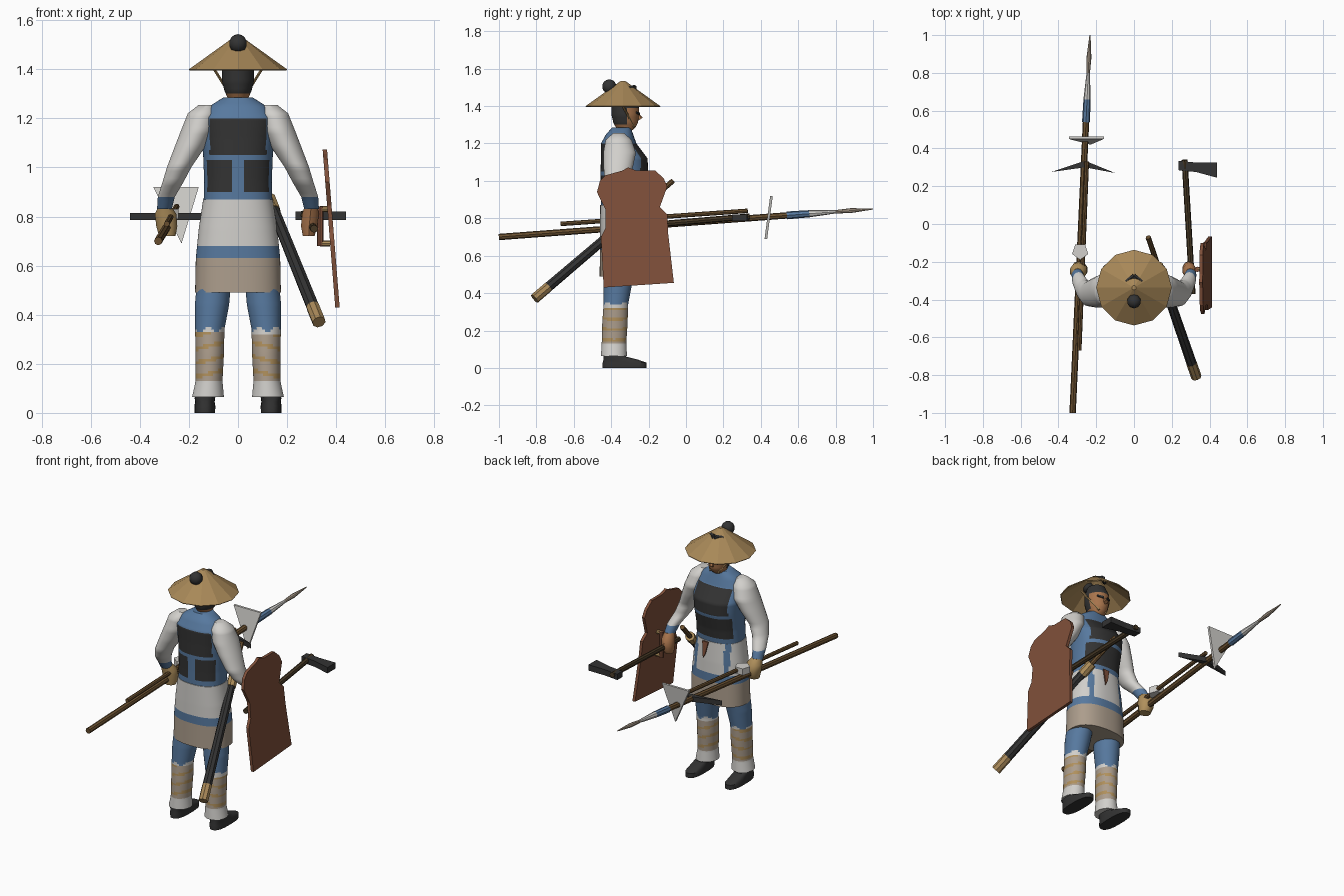
import bpy, bmesh, math
from mathutils import Vector

if "Cube" in bpy.data.objects:
    bpy.data.objects.remove(bpy.data.objects["Cube"])


def srgb(hexa):
    vals = [int(hexa[i:i + 2], 16) / 255 for i in (0, 2, 4)]
    return [((v + .055) / 1.055) ** 2.4 if v > .04 else v / 12.92 for v in vals] + [1]


PALETTE = dict(white="d2d0cc", blue="57799f", beige="ac9d8c", straw="a88858", black="333333",
               wood="6a5030", dark_wood="483a26", leather="80503a", skin="a8744c", bandage="b0905c")
MATS = {}
for label, code in PALETTE.items():
    m = bpy.data.materials.new(label)
    m.use_nodes = True
    m.diffuse_color = srgb(code)
    bsdf = m.node_tree.nodes["Principled BSDF"]
    bsdf.inputs["Base Color"].default_value = srgb(code)
    bsdf.inputs["Roughness"].default_value = .9
    MATS[label] = m


def finish(name, bm, paint, smooth=True):
    """Make an object; paint is a colour name or a rule on the face centre."""
    bmesh.ops.recalc_face_normals(bm, faces=bm.faces)
    mesh = bpy.data.meshes.new(name)
    rule = paint if callable(paint) else (lambda c: paint)
    used = []
    for f in bm.faces:
        label = rule(f.calc_center_median())
        if label not in used:
            used.append(label)
        f.material_index = used.index(label)
    bm.to_mesh(mesh)
    bm.free()
    for label in used:
        mesh.materials.append(MATS[label])
    obj = bpy.data.objects.new(name, mesh)
    bpy.context.collection.objects.link(obj)
    if smooth:
        bpy.ops.object.select_all(action='DESELECT')
        obj.select_set(True)
        bpy.context.view_layer.objects.active = obj
        bpy.ops.object.shade_smooth_by_angle(angle=math.radians(40))
    return obj


def loft(name, rings, paint, side=1, segs=24, step=.03, power=1.0):
    """Horizontal oval sections (z, centre x, centre y, radius x, radius y)."""
    dense = [rings[0]]
    for a, b in zip(rings, rings[1:]):
        n = max(1, round(abs(b[0] - a[0]) / step))
        dense += [[p + (q - p) * k / n for p, q in zip(a, b)] for k in range(1, n + 1)]
    bm = bmesh.new()
    loops = []
    for z, cx, cy, rx, ry in dense:
        loop = []
        for i in range(segs):
            t = math.tau * (i + .5) / segs
            c, s = math.cos(t), math.sin(t)
            x = rx * math.copysign(abs(c) ** power, c)
            y = ry * math.copysign(abs(s) ** power, s)
            loop.append(bm.verts.new((side * (cx + x), cy + y, z)))
        loops.append(loop)
    for a, b in zip(loops, loops[1:]):
        for i in range(segs):
            j = (i + 1) % segs
            bm.faces.new((a[i], a[j], b[j], b[i]))
    bm.faces.new(loops[0])
    bm.faces.new(loops[-1])
    return finish(name, bm, paint)


def pole(name, start, end, r1, paint, r2=None, sides=8):
    start, end = Vector(start), Vector(end)
    axis = end - start
    bm = bmesh.new()
    bmesh.ops.create_cone(bm, cap_ends=True, segments=sides, radius1=r1,
                          radius2=r1 if r2 is None else r2, depth=axis.length)
    bm.transform(axis.to_track_quat('Z', 'Y').to_matrix().to_4x4())
    bmesh.ops.translate(bm, verts=bm.verts, vec=(start + end) / 2)
    return finish(name, bm, paint)


def plate(name, points, thickness, paint):
    """Flat outline extruded by a thickness vector."""
    bm = bmesh.new()
    face = bm.faces.new([bm.verts.new(p) for p in points])
    out = bmesh.ops.extrude_face_region(bm, geom=[face], use_keep_orig=True)
    moved = [g for g in out["geom"] if isinstance(g, bmesh.types.BMVert)]
    bmesh.ops.translate(bm, verts=moved, vec=thickness)
    return finish(name, bm, paint, smooth=False)


# Torso with dark armour panels
def torso_paint(c):
    x, back = abs(c.x), c.y < -.34
    if 1.05 < c.z < 1.2 and x < .115:
        return "black"
    if .9 < c.z < 1.03 and x < .125 and (x > .025 or not back):
        return "black"
    return "blue"


loft("torso", [(.86, 0, -.345, .14, .11), (.95, 0, -.34, .138, .115), (1.05, 0, -.33, .142, .127),
               (1.12, 0, -.33, .15, .125), (1.2, 0, -.36, .15, .095), (1.25, 0, -.355, .115, .072),
               (1.285, 0, -.345, .06, .05)], torso_paint, segs=72, step=.01, power=.85)


# Skirt with a band and a lower panel
def skirt_paint(c):
    if c.z > .68:
        return "blue" if c.y > -.3 and .09 < abs(c.x) < .12 else "white"
    return "blue" if c.z > .63 else "beige"


loft("skirt", [(.49, 0, -.34, .175, .122), (.63, 0, -.34, .172, .12), (.75, 0, -.342, .16, .118),
               (.87, 0, -.345, .142, .114)], skirt_paint, segs=64, step=.01, power=.85)


# Legs, boots, sleeves and hands
def leg_paint(c):
    if c.z > .34 + .012 * math.sin(c.x * 90):
        return "blue"
    if c.z > .325 or c.z < .125:
        return "white"
    wave = math.sin(c.z * 110 + abs(c.x) * 25)
    return "bandage" if wave > .6 else "beige"


for side, label in ((1, "left"), (-1, "right")):
    loft(label + "_leg", [(.065, .122, -.385, .065, .07), (.13, .118, -.385, .055, .066),
                          (.24, .115, -.38, .058, .068), (.34, .115, -.375, .06, .066),
                          (.44, .106, -.365, .07, .075), (.56, .095, -.35, .07, .085)],
         leg_paint, side, segs=32, step=.01)
    loft(label + "_boot", [(0, .135, -.328, .042, .118), (.028, .135, -.328, .043, .118),
                           (.045, .135, -.35, .04, .092), (.06, .135, -.38, .042, .062),
                           (.09, .13, -.388, .042, .054)], "black", side, power=.75)
    loft(label + "_sleeve", [(1.255, .13, -.36, .03, .03), (1.22, .145, -.36, .06, .07),
                             (1.15, .165, -.355, .068, .088), (1.08, .198, -.362, .062, .08),
                             (1, .24, -.37, .05, .065), (.94, .265, -.35, .043, .055),
                             (.88, .292, -.3, .035, .045), (.83, .3, -.27, .03, .037)],
         lambda c: "blue" if c.z < .88 else "white", side, step=.015)
    glove = .01 if side < 0 else 0
    loft(label + "_hand", [(.84, .298, -.268, .028, .034), (.81, .295, -.25, .036 + glove, .045),
                           (.76, .29, -.242, .035 + glove, .046), (.72, .288, -.25, .025 + glove, .03)],
         "bandage" if side < 0 else "skin", side, segs=10)
    pole(label + "_chin_strap", (side * .1, -.34, 1.405), (side * .025, -.275, 1.285), .006, "straw", sides=6)


# Head, hair and hat
def head_paint(c):
    if c.z < 1.3:
        return "skin"
    return "black" if c.y < -.315 or c.z > 1.39 else "skin"


loft("head", [(1.26, 0, -.345, .045, .045), (1.285, 0, -.322, .043, .052), (1.31, 0, -.323, .055, .066),
              (1.35, 0, -.325, .065, .073), (1.4, 0, -.325, .066, .075), (1.45, 0, -.33, .05, .055)],
     head_paint, step=.01)
pole("nose", (0, -.265, 1.365), (0, -.243, 1.33), .006, "skin", r2=.014, sides=6)
for side in (1, -1):
    plate("eyebrow", [(side * .012, -.252, 1.365), (side * .045, -.268, 1.37),
                      (side * .045, -.268, 1.36), (side * .012, -.252, 1.352)], (0, .006, 0), "black")

bm = bmesh.new()
bmesh.ops.create_cone(bm, cap_ends=False, segments=12, radius1=.2, radius2=.012, depth=.135)
bmesh.ops.contextual_create(bm, geom=[e for e in bm.edges if all(v.co.z > 0 for v in e.verts)])
bmesh.ops.translate(bm, verts=bm.verts, vec=(0, -.337, 1.467))
hat = finish("straw_hat", bm, "straw", smooth=False)
thick = hat.modifiers.new("thickness", 'SOLIDIFY')
thick.thickness = .006

bm = bmesh.new()
bmesh.ops.create_uvsphere(bm, u_segments=10, v_segments=7, radius=.038)
bmesh.ops.translate(bm, verts=bm.verts, vec=(0, -.41, 1.505))
finish("hair_bun", bm, "black")
for side in (1, -1):
    pole("hat_ornament", (0, -.275, 1.5), (side * .042, -.305, 1.495), .014, "black", r2=.01, sides=6)
plate("sash_end", [(0, -.223, .87), (.04, -.223, .87), (.03, -.215, .77), (.015, -.217, .8)],
      (0, .008, 0), "leather")

# Sheathed sword on the left hip
grip, tip = Vector((.075, -.07, 1)), Vector((.33, -.81, .37))
pole("sword_grip", grip, grip.lerp(tip, .22), .014, "wood")
pole("sword_mouth", grip.lerp(tip, .2), grip.lerp(tip, .28), .028, "bandage")
pole("sword_sheath", grip.lerp(tip, .28), grip.lerp(tip, .9), .024, "black", r2=.027)
pole("sheath_cap", grip.lerp(tip, .9), tip, .028, "straw")

# Long spear with a second shaft above it
butt, point = Vector((-.325, -1, .7)), Vector((-.233, 1, .85))
pole("spear_shaft", butt, butt.lerp(point, .78), .017, "wood")
pole("spear_collar", butt.lerp(point, .77), butt.lerp(point, .83), .021, "blue", r2=.019)
pole("spear_socket", butt.lerp(point, .83), butt.lerp(point, .9), .019, "white", r2=.009)
pole("spear_neck", butt.lerp(point, .9), butt.lerp(point, .94), .009, "beige", r2=.013)
pole("spear_point", butt.lerp(point, .94), point, .013, "beige", r2=.003)
pole("second_shaft", (-.29, -.67, .77), (-.25, .33, .84), .012, "wood")
pole("shaft_guard", (-.285, -.145, .79), (-.285, -.145, .83), .045, "white", sides=5)
bottom = (-.23, .42, .69)
plate("spear_blade", [(-.26, .45, .92), (-.16, .45, .92), bottom], (0, .014, 0), "white")
plate("spear_blade_edge", [(-.345, .45, .92), (-.26, .45, .92), bottom], (0, .014, 0),
      lambda c: "blue" if c.y < .436 else "white")
plate("spear_crossbar", [(-.44, .275, .785), (-.26, .3, .785), (-.1, .27, .785), (-.26, .335, .785)],
      (0, 0, .03), "black")

# Axe in the left hand
pole("axe_handle", (.31, -.37, .75), (.268, .34, .81), .016, "dark_wood")
plate("axe_head", [(.235, .285, .785), (.33, .275, .785), (.44, .245, .785), (.44, .325, .785),
                   (.33, .325, .785), (.235, .335, .785)], (0, 0, .036), "black")

# Shield, leaning outward at the bottom
outline = [(-.476, .94), (-.46, 1), (-.43, 1.03), (-.34, 1.055), (-.31, 1.072), (-.265, 1.055),
           (-.165, 1.055), (-.12, 1.015), (-.1, .97), (-.14, .86), (-.1, .82), (-.095, .715),
           (-.065, .455), (-.44, .43), (-.455, .7), (-.43, .75), (-.43, .845)]
plate("shield", [(.345 + (1.07 - z) * .08, y, z) for y, z in outline], (.018, 0, 0), "leather")
pole("shield_grip", (.335, -.24, .68), (.335, -.24, .84), .014, "leather")
for z in (.69, .83):
    pole("grip_bracket", (.335, -.24, z), (.375, -.24, z), .012, "bandage")
